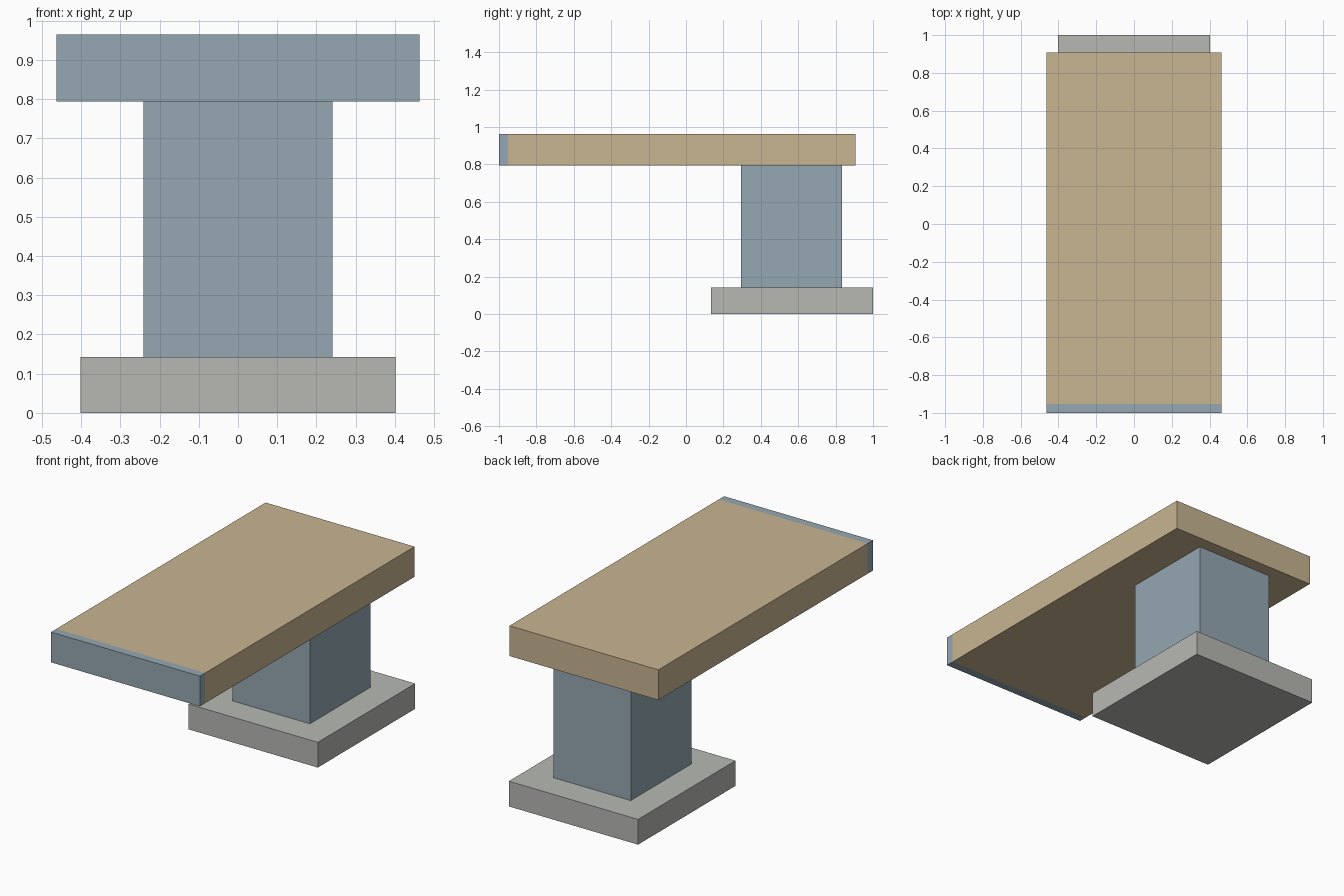
import bpy
from mathutils import Vector

cube = bpy.data.objects.get("Cube")
if cube:
    bpy.data.objects.remove(cube, do_unlink=True)


def make_material(name, color):
    mat = bpy.data.materials.new(name)
    mat.use_nodes = True
    mat.diffuse_color = (*color, 1)
    bsdf = next(n for n in mat.node_tree.nodes if n.type == 'BSDF_PRINCIPLED')
    bsdf.inputs["Base Color"].default_value = (*color, 1)
    return mat


def make_block(name, half_width, y_range, z_range, mat):
    """Box centred on x, spanning the given y and z ranges."""
    y0, y1 = y_range
    z0, z1 = z_range
    bpy.ops.mesh.primitive_cube_add(size=1, location=(0, (y0 + y1) / 2, (z0 + z1) / 2))
    obj = bpy.context.object
    obj.name = name
    size = Vector((2 * half_width, y1 - y0, z1 - z0))
    for v in obj.data.vertices:
        v.co *= size
    obj.data.materials.append(mat)
    return obj


tan = make_material("warm tan", (0.58, 0.46, 0.29))
blue = make_material("slate blue", (0.30, 0.39, 0.445))
grey = make_material("stone grey", (0.475, 0.485, 0.455))

# Foot and column
make_block("base_plate", 0.402, (0.135, 1.0), (0, 0.142), grey)
make_block("column", 0.241, (0.295, 0.835), (0.142, 0.794), blue)

# Cantilevered top with a coloured front edge
make_block("top_slab", 0.463, (-0.953, 0.907), (0.794, 0.964), tan)
make_block("front_edge_strip", 0.463, (-1.0, -0.953), (0.794, 0.964), blue)
